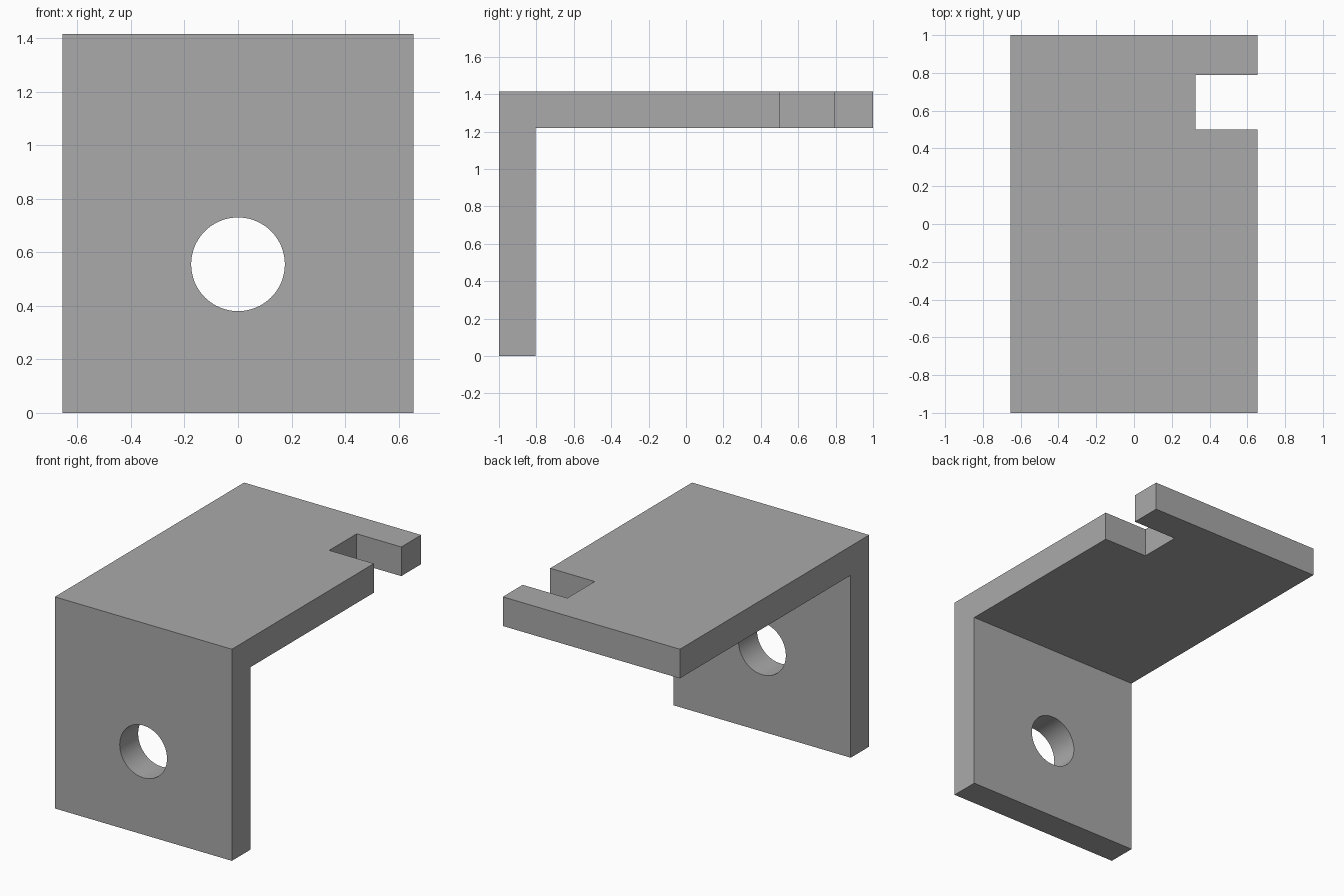
import bpy
import bmesh
from mathutils import Matrix, Vector

default = bpy.data.objects.get("Cube")
if default:
    bpy.data.objects.remove(default, do_unlink=True)

HALF_WIDTH, HEIGHT, THICK = 0.655, 1.415, 0.195

grey = bpy.data.materials.new("plain grey")
grey.use_nodes = True
colour = (0.4, 0.4, 0.4, 1)
grey.diffuse_color = colour
grey.node_tree.nodes["Principled BSDF"].inputs["Base Color"].default_value = colour


def make_object(name, bm):
    bmesh.ops.recalc_face_normals(bm, faces=bm.faces)
    mesh = bpy.data.meshes.new(name)
    bm.to_mesh(mesh)
    bm.free()
    mesh.materials.append(grey)
    obj = bpy.data.objects.new(name, mesh)
    bpy.context.collection.objects.link(obj)
    return obj


def cut(target, cutter):
    mod = target.modifiers.new(cutter.name, 'BOOLEAN')
    mod.operation = 'DIFFERENCE'
    mod.solver = 'EXACT'
    mod.object = cutter
    bpy.context.view_layer.objects.active = target
    bpy.ops.object.modifier_apply(modifier=mod.name)
    bpy.data.objects.remove(cutter, do_unlink=True)


# Bracket: L-shaped side profile extruded across the width
profile = [(-1, 0), (THICK - 1, 0), (THICK - 1, HEIGHT - THICK),
           (1, HEIGHT - THICK), (1, HEIGHT), (-1, HEIGHT)]
bm = bmesh.new()
face = bm.faces.new([bm.verts.new((-HALF_WIDTH, y, z)) for y, z in profile])
ext = bmesh.ops.extrude_face_region(bm, geom=[face])
verts = [v for v in ext["geom"] if isinstance(v, bmesh.types.BMVert)]
bmesh.ops.translate(bm, vec=(2 * HALF_WIDTH, 0, 0), verts=verts)
bracket = make_object("angle_bracket", bm)

# Round bolt hole through the upright plate
bm = bmesh.new()
bmesh.ops.create_cone(bm, cap_ends=True, segments=64, radius1=0.175, radius2=0.175,
                      depth=0.6, matrix=Matrix.Translation((0, THICK / 2 - 1, 0.555))
                      @ Matrix.Rotation(1.5707963, 4, 'X'))
hole = make_object("hole_cutter", bm)
hole.hide_render = True
cut(bracket, hole)

# Rectangular notch in the left edge of the top plate
low, high = Vector((0.325, 0.5, 1.1)), Vector((0.8, 0.79, 1.6))
bm = bmesh.new()
bmesh.ops.create_cube(bm, size=1, matrix=Matrix.Translation((low + high) / 2)
                      @ Matrix.Diagonal((*(high - low), 1)))
notch = make_object("notch_cutter", bm)
notch.hide_render = True
cut(bracket, notch)

# Smooth hole wall, crisp plate edges
bpy.context.view_layer.objects.active = bracket
bracket.select_set(True)
bpy.ops.object.shade_smooth_by_angle(angle=0.5)
